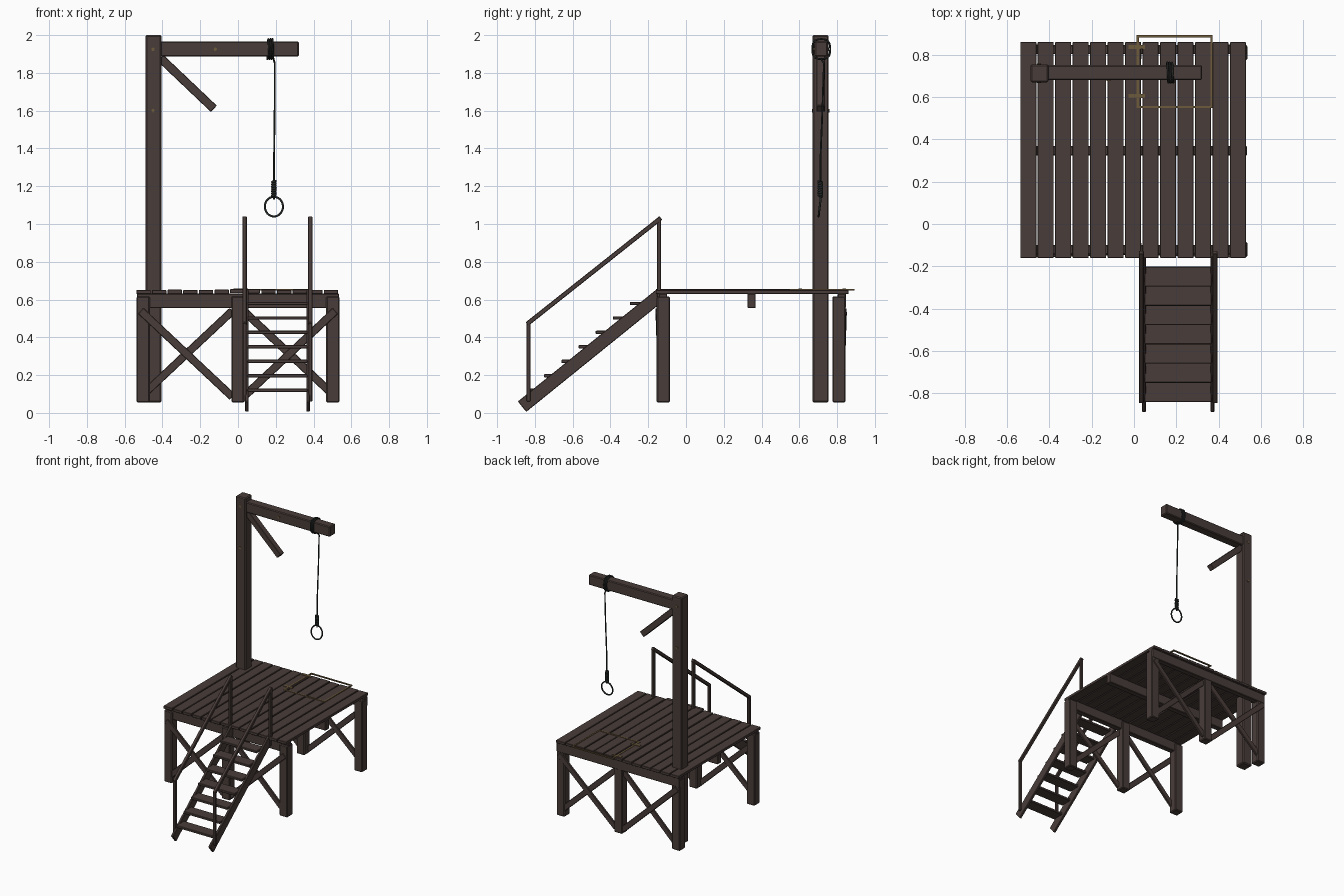
import bpy, bmesh, math, random
from mathutils import Vector, Matrix

random.seed(4)
cube = bpy.data.objects.get("Cube")
if cube:
    bpy.data.objects.remove(cube, do_unlink=True)


def material(name, rgb):
    m = bpy.data.materials.new(name)
    m.use_nodes = True
    m.diffuse_color = (*rgb, 1)
    bsdf = next(n for n in m.node_tree.nodes if n.type == 'BSDF_PRINCIPLED')
    bsdf.inputs["Base Color"].default_value = (*rgb, 1)
    bsdf.inputs["Roughness"].default_value = 0.8
    return m


WOOD = material("dark_wood", (0.066, 0.046, 0.041))
ROPE = material("dark_rope", (0.018, 0.022, 0.021))
BRASS = material("aged_brass", (0.15, 0.10, 0.045))


def solid(name, matrix, mat, bevel=0.0):
    """Unit cube shaped by a matrix, with optional worn edges."""
    bm = bmesh.new()
    bmesh.ops.create_cube(bm, size=1, matrix=matrix)
    if bevel:
        bmesh.ops.bevel(bm, geom=bm.edges[:], offset=bevel, segments=1, affect='EDGES')
    me = bpy.data.meshes.new(name)
    bm.to_mesh(me)
    bm.free()
    me.materials.append(mat)
    ob = bpy.data.objects.new(name, me)
    bpy.context.collection.objects.link(ob)
    return ob


def box(name, xs, ys, zs, mat=WOOD, bevel=0.004):
    mid = [(a + b) / 2 for a, b in (xs, ys, zs)]
    size = [b - a for a, b in (xs, ys, zs)]
    return solid(name, Matrix.Translation(mid) @ Matrix.Diagonal((*size, 1)), mat, bevel)


def board(name, start, end, thick, width, bevel=0.003):
    """Straight timber between two points; width is its upright dimension."""
    a, b = Vector(start), Vector(end)
    turn = (b - a).to_track_quat('X', 'Z').to_matrix().to_4x4()
    size = Matrix.Diagonal(((b - a).length, thick, width, 1))
    return solid(name, Matrix.Translation((a + b) / 2) @ turn @ size, WOOD, bevel)


def cord(name, points, radius, cyclic=False):
    cu = bpy.data.curves.new(name, 'CURVE')
    cu.dimensions = '3D'
    cu.bevel_depth = radius
    cu.bevel_resolution = 2
    cu.use_fill_caps = True
    sp = cu.splines.new('POLY')
    sp.points.add(len(points) - 1)
    for p, co in zip(sp.points, points):
        p.co = (*co, 1)
    sp.use_cyclic_u = cyclic
    sp.use_smooth = True
    cu.materials.append(ROPE)
    ob = bpy.data.objects.new(name, cu)
    bpy.context.collection.objects.link(ob)
    return ob


# Deck planks, slightly uneven
PLANKS = 13
pitch = 1.075 / PLANKS
for i in range(PLANKS):
    x = -0.538 + i * pitch
    dz = random.uniform(-0.003, 0.002)
    box(f"deck_plank_{i + 1}", (x, x + pitch - 0.007), (-0.16, 0.86),
        (0.632 + dz, 0.653 + dz), bevel=0.002)

# Joists under the deck
for name, y in (("front", -0.122), ("middle", 0.347), ("back", 0.825)):
    box(f"{name}_joist", (-0.535, 0.535), (y - 0.022, y + 0.022), (0.555, 0.631))

# Legs and cross braces on front and back
for side, y, out in (("front", -0.12, -1), ("back", 0.81, 1)):
    for place, x in (("right", -0.502), ("middle", 0), ("left", 0.502)):
        box(f"{side}_{place}_leg", (x - 0.035, x + 0.035),
            (y - 0.035, y + 0.035), (0.055, 0.617), bevel=0.006)
    face = y + out * 0.035
    for place, s in (("right", -1), ("left", 1)):
        for kind, z0, z1, depth in (("falling", 0.54, 0.085, 0.004), ("rising", 0.085, 0.54, 0.012)):
            board(f"{side}_{place}_{kind}_brace",
                  (s * 0.515, face - out * (depth - 0.001), z0),
                  (s * 0.03, face - out * (depth + 0.014), z1), 0.018, 0.042)

# Gallows post, arm and diagonal strut
box("main_post", (-0.49, -0.405), (0.67, 0.755), (0.055, 2.0), bevel=0.007)
box("top_arm", (-0.42, 0.322), (0.681, 0.751), (1.886, 1.967), bevel=0.006)
board("arm_strut", (-0.41, 0.713, 1.878), (-0.128, 0.713, 1.61), 0.045, 0.046)

# Brass dowels through the timbers
for i, (x, z, half) in enumerate(((-0.45, 1.925, 0.045), (-0.12, 1.925, 0.037), (-0.45, 1.6, 0.047))):
    bpy.ops.mesh.primitive_cylinder_add(vertices=12, radius=0.009, depth=half * 2,
                                        location=(x, 0.713, z), rotation=(math.pi / 2, 0, 0))
    dowel = bpy.context.object
    dowel.name = f"brass_dowel_{i + 1}"
    dowel.data.materials.append(BRASS)

# Rope wound around the arm, then hanging down to the loop
wraps = []
TURNS, STEPS = 3, 20
for k in range(TURNS * STEPS + 1):
    a = math.tau * k / STEPS
    c, s = math.cos(a), math.sin(a)
    r = 0.053 / (c ** 6 + s ** 6) ** (1 / 12)
    wraps.append((0.155 + 0.033 * k / (TURNS * STEPS), 0.716 + 0.9 * r * s, 1.926 - r * c))
cord("arm_rope_wraps", wraps, 0.005)
cord("hanging_rope", [(0.188, 0.716, 1.873), (0.195, 0.73, 1.85), (0.194, 0.722, 1.6),
                      (0.191, 0.712, 1.35), (0.19, 0.711, 1.13)], 0.005)
coil = []
for k in range(7 * 12 + 1):
    a = math.tau * k / 12
    coil.append((0.19 + 0.009 * math.cos(a), 0.711 + 0.009 * math.sin(a), 1.143 + 0.085 * k / 84))
cord("knot_coil", coil, 0.0065)
loop = []
for k in range(32):
    a = math.tau * k / 32
    loop.append((0.19 + 0.048 * math.sin(a), 0.708 + 0.006 * math.cos(a), 1.092 + 0.052 * math.cos(a)))
cord("rope_loop", loop, 0.0055, cyclic=True)

# Trapdoor outline and hinges
X0, X1, Y0, Y1, W = 0.012, 0.372, 0.548, 0.893, 0.011
zs = (0.649, 0.657)
box("trapdoor_front_strip", (X0, X1), (Y0, Y0 + W), zs, BRASS, 0)
box("trapdoor_back_strip", (X0, X1), (Y1 - W, Y1), zs, BRASS, 0)
box("trapdoor_right_strip", (X0, X0 + W), (Y0 + W, Y1 - W), zs, BRASS, 0)
box("trapdoor_left_strip", (X1 - W, X1), (Y0 + W, Y1 - W), zs, BRASS, 0)
for name, y in (("front", 0.605), ("back", 0.837)):
    box(f"{name}_hinge", (-0.025, 0.052), (y - 0.009, y + 0.009), (0.65, 0.659), BRASS, 0)

# Stair stringers, handrails and their posts
for side, xs, xr in (("right", 0.047, 0.035), ("left", 0.371, 0.383)):
    board(f"{side}_stringer", (xs, -0.868, 0.033), (xs, -0.133, 0.627), 0.018, 0.071)
    box(f"{side}_lower_rail_post", (xr - 0.011, xr + 0.011), (-0.845, -0.823), (0.06, 0.478))
    box(f"{side}_upper_rail_post", (xr - 0.011, xr + 0.011), (-0.154, -0.132), (0.58, 1.025))
    board(f"{side}_handrail", (xr, -0.842, 0.470), (xr, -0.133, 1.032), 0.023, 0.024)

# Stair treads
for i in range(7):
    y, z = -0.842 + i * 0.091, 0.12 + i * 0.0765
    box(f"tread_{i + 1}", (0.05, 0.368), (y, y + 0.094), (z - 0.009, z + 0.009), bevel=0.003)
